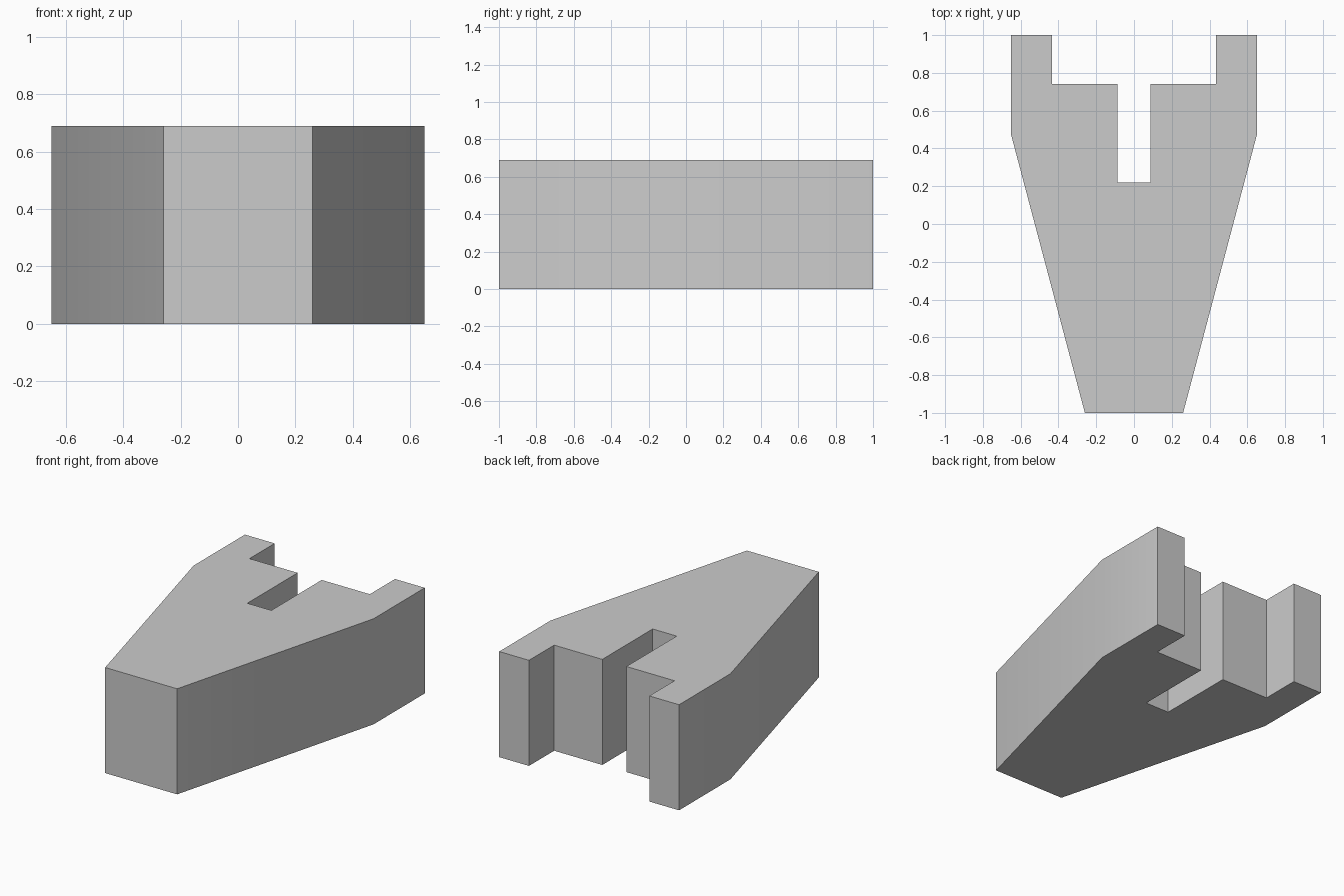
import bpy
import bmesh
import math

cube = bpy.data.objects.get("Cube")
if cube:
    bpy.data.objects.remove(cube, do_unlink=True)

HEIGHT = 0.69

# Plain grey material
grey = bpy.data.materials.new("plain_grey")
grey.use_nodes = True
colour = (0.6, 0.6, 0.6, 1)
grey.diffuse_color = colour
grey.node_tree.nodes["Principled BSDF"].inputs["Base Color"].default_value = colour

# Half outline from the narrow front to the slot at the back, then mirrored
half = [(0.26, -1), (0.65, 0.47), (0.65, 1), (0.435, 1),
        (0.435, 0.74), (0.087, 0.74), (0.087, 0.22)]
outline = half + [(-x, y) for x, y in reversed(half)]

# Extrude the outline into the tapered block
bm = bmesh.new()
base = bm.faces.new([bm.verts.new((x, y, 0)) for x, y in outline])
top = bmesh.ops.extrude_face_region(bm, geom=[base], use_keep_orig=True)
bmesh.ops.translate(bm, vec=(0, 0, HEIGHT),
                    verts=[g for g in top["geom"] if isinstance(g, bmesh.types.BMVert)])
bmesh.ops.recalc_face_normals(bm, faces=bm.faces)

mesh = bpy.data.meshes.new("tapered_block")
bm.to_mesh(mesh)
bm.free()
mesh.materials.append(grey)
block = bpy.data.objects.new("tapered_block", mesh)
bpy.context.collection.objects.link(block)

# Soften the shallow side bends only
bpy.context.view_layer.objects.active = block
block.select_set(True)
bpy.ops.object.shade_smooth_by_angle(angle=math.radians(30))
